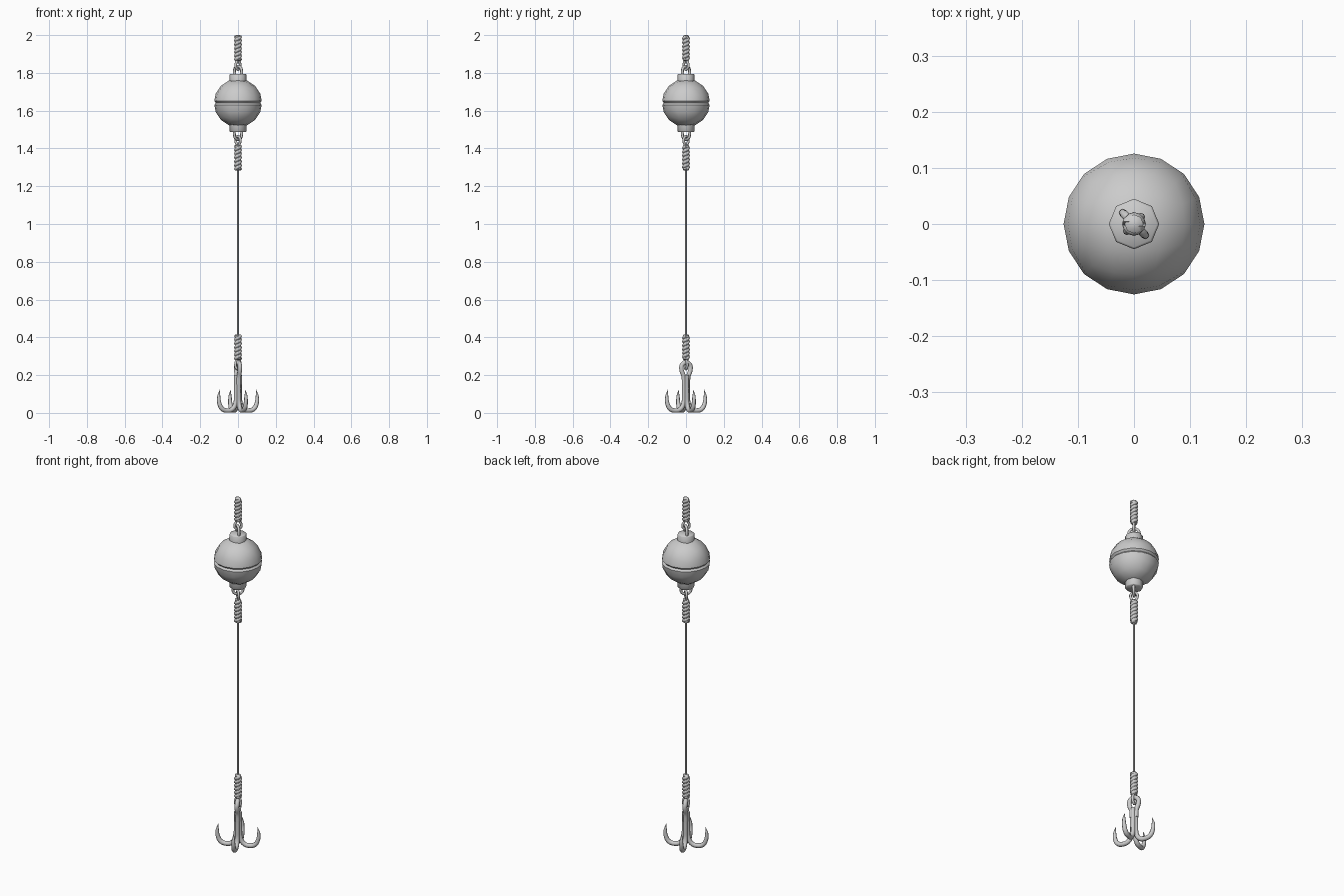
import bpy, bmesh, math
from mathutils import Vector

if "Cube" in bpy.data.objects:
    bpy.data.objects.remove(bpy.data.objects["Cube"])

BOB_Z = 1.641


def finish(ob, angle=50):
    bpy.ops.object.select_all(action='DESELECT')
    ob.select_set(True)
    bpy.context.view_layer.objects.active = ob
    if ob.type == 'CURVE':
        bpy.ops.object.convert(target='MESH')
    bpy.ops.object.shade_smooth_by_angle(angle=math.radians(angle))
    return bpy.context.object


def tube(name, points, radius, smooth=True, radii=None, res=2, steps=4):
    cu = bpy.data.curves.new(name, 'CURVE')
    cu.dimensions = '3D'
    cu.bevel_depth, cu.bevel_resolution = radius, res
    cu.use_fill_caps, cu.resolution_u = True, steps
    sp = cu.splines.new('BEZIER' if smooth else 'POLY')
    pts = sp.bezier_points if smooth else sp.points
    pts.add(len(points) - 1)
    for i, p in enumerate(points):
        if smooth:
            pts[i].co = p
            pts[i].handle_left_type = pts[i].handle_right_type = 'AUTO'
        else:
            pts[i].co = (*p, 1)
        pts[i].radius = radii[i] if radii else 1
    ob = bpy.data.objects.new(name, cu)
    bpy.context.collection.objects.link(ob)
    return finish(ob)


def in_plane(pairs, angle):
    a = math.radians(angle)
    return [Vector((r * math.cos(a), r * math.sin(a), z)) for r, z in pairs]


def lathe(name, profile, sides, angle=30):
    bm = bmesh.new()
    rings = [[bm.verts.new((r * math.cos(i * math.tau / sides), r * math.sin(i * math.tau / sides), z))
              for i in range(sides)] for r, z in profile]
    for a, b in zip(rings, rings[1:]):
        for i in range(sides):
            j = (i + 1) % sides
            bm.faces.new((a[i], a[j], b[j], b[i]))
    bm.faces.new(rings[0][::-1])
    bm.faces.new(rings[-1])
    bmesh.ops.recalc_face_normals(bm, faces=bm.faces)
    me = bpy.data.meshes.new(name)
    bm.to_mesh(me)
    bm.free()
    ob = bpy.data.objects.new(name, me)
    bpy.context.collection.objects.link(ob)
    return finish(ob, angle)


def knot(name, z0, z1):
    # two twisted strands around a core
    lathe(name + "_core", [(.01, z0), (.017, z0 + .005), (.017, z1 - .006), (.009, z1)], 8, 50)
    n, turns = 36, 3
    for s in range(2):
        pts = []
        for i in range(n + 1):
            a = s * math.pi + turns * math.tau * i / n
            pts.append((.0115 * math.cos(a), .0115 * math.sin(a), z0 + .008 + (z1 - z0 - .017) * i / n))
        tube(f"{name}_strand_{s + 1}", pts, .0095, smooth=False)


def loop(name, base, tip, half, angle, radius):
    # teardrop loop leaving a knot at base and turning round at tip
    d = tip - base
    tube(name, in_plane([(-.005, base), (-half, base + .6 * d), (-half * .7, base + .88 * d), (0, tip),
                         (half * .7, base + .88 * d), (half, base + .6 * d), (.005, base)], angle), radius)


# float ball: quad sphere with a groove round the middle
bm = bmesh.new()
bmesh.ops.create_cube(bm, size=2)
bmesh.ops.subdivide_edges(bm, edges=bm.edges[:], cuts=3, use_grid_fill=True)
for v in bm.verts:
    v.co = Vector([math.tan(c * math.pi / 4) for c in v.co]).normalized() * .1275
for h in (-.01, .01):
    bmesh.ops.bisect_plane(bm, geom=bm.verts[:] + bm.edges[:] + bm.faces[:],
                           plane_co=(0, 0, h), plane_no=(0, 0, 1))
for v in bm.verts:
    if abs(v.co.z) < .001:
        v.co *= .92
    v.co.z += BOB_Z
me = bpy.data.meshes.new("float_ball")
bm.to_mesh(me)
bm.free()
ball = bpy.data.objects.new("float_ball", me)
bpy.context.collection.objects.link(ball)
finish(ball, 35)

# end caps, wire eyes and tied loops above and below the ball
for side, s, turn in (("top", 1, 135), ("bottom", -1, 45)):
    lathe(side + "_cap", [(r, BOB_Z + s * h) for r, h in
                          ((.045, .105), (.045, .15), (.041, .154))], 8, 50)
    tube(side + "_eye", in_plane([(r, BOB_Z + s * h) for r, h in
         ((-.027, .145), (-.027, .167), (-.021, .185), (0, .194),
          (.021, .185), (.027, .167), (.027, .145))], turn), .0075)
    loop(side + "_loop", BOB_Z + s * .228, BOB_Z + s * .177, .018, turn - 90, .007)
knot("top_knot", 1.862, 2.0)
knot("middle_knot", 1.283, 1.421)

# line down to the hook
tube("line", [(0, 0, .4), (0, 0, 1.3)], .006, smooth=False, res=1)
knot("lower_knot", .279, .416)
loop("lower_loop", .29, .232, .015, 22.5, .007)

# four-pronged hook
prong = [(.011, .2), (.011, .1), (.016, .045), (.034, .019), (.062, .0125),
         (.09, .021), (.106, .048), (.11, .085), (.104, .123)]
for k in range(4):
    tube(f"hook_prong_{k + 1}", in_plane(prong, 22.5 + 90 * k), .0125,
         radii=[.9, .9, .95, 1, 1, 1, .9, .7, .05])

# hook eye
half = [(.011, .15), (.014, .195), (.026, .23), (.022, .255)]
tube("hook_eye", in_plane(half + [(0, .267)] + [(-r, z) for r, z in half[::-1]], 112.5), .0125)
